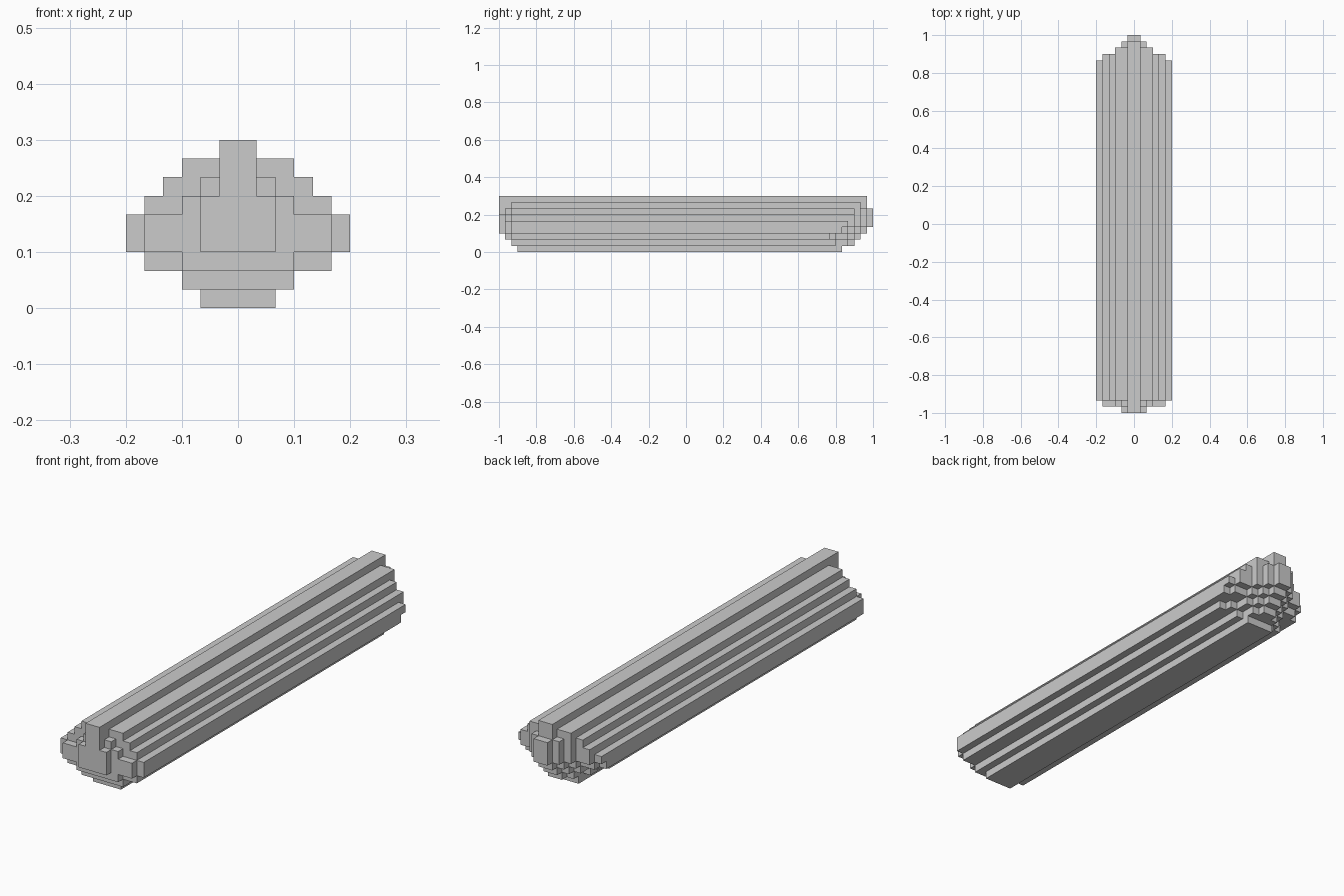
import bpy, bmesh

if "Cube" in bpy.data.objects:
    bpy.data.objects.remove(bpy.data.objects["Cube"])

U = 1 / 30  # block size

# Far end (+y) of each block column: one list per layer, centre outwards
far_ends = [
    [25, 25],
    [27, 26, 24],
    [28, 27, 26, 24, 23],
    [29, 28, 27, 26, 26, 25],
    [30, 29, 28, 27, 27, 26],
    [30, 29, 28, 27, 27],
    [30, 29, 28, 27],
    [29, 28, 28],
    [29],
]


# Near end (-y): bluff stepped face
def near_end(c, r):
    if (c < 2 and 3 <= r <= 5) or (c < 1 and r >= 3):
        return -30
    if (c < 3 and 2 <= r <= 5) or (c < 5 and 3 <= r <= 4) or (c < 2 and r == 6):
        return -29
    return -27 if r == 0 else -28


# Lengthwise bars, mirrored about x = 0
bars = {}
for r, ends in enumerate(far_ends):
    for c, e in enumerate(ends):
        for i in (c, -c - 1):
            bars[i, r] = (near_end(c, r), e)

bm = bmesh.new()


def quad(*pts):
    bm.faces.new([bm.verts.new((x * U, y * U, z * U)) for x, y, z in pts])


def exposed(bar, other):
    # Stretches of a bar not covered by its neighbour
    if other is None:
        return [bar]
    (a, b), (p, q) = bar, other
    return [s for s in ((a, min(b, p)), (max(a, q), b)) if s[0] < s[1]]


for (i, r), bar in bars.items():
    x0, x1, z0, z1 = i, i + 1, r, r + 1
    a, b = bar
    quad((x0, a, z0), (x1, a, z0), (x1, a, z1), (x0, a, z1))
    quad((x1, b, z0), (x0, b, z0), (x0, b, z1), (x1, b, z1))
    for p, q in exposed(bar, bars.get((i + 1, r))):
        quad((x1, p, z0), (x1, q, z0), (x1, q, z1), (x1, p, z1))
    for p, q in exposed(bar, bars.get((i - 1, r))):
        quad((x0, q, z0), (x0, p, z0), (x0, p, z1), (x0, q, z1))
    for p, q in exposed(bar, bars.get((i, r + 1))):
        quad((x0, p, z1), (x1, p, z1), (x1, q, z1), (x0, q, z1))
    for p, q in exposed(bar, bars.get((i, r - 1))):
        quad((x0, q, z0), (x1, q, z0), (x1, p, z0), (x0, p, z0))

# Weld blocks and merge flat areas
bmesh.ops.remove_doubles(bm, verts=bm.verts[:], dist=1e-4)
bmesh.ops.dissolve_limit(bm, angle_limit=0.01, verts=bm.verts[:], edges=bm.edges[:])
mesh = bpy.data.meshes.new("stepped_hull")
bm.to_mesh(mesh)
bm.free()
hull = bpy.data.objects.new("stepped_hull", mesh)
bpy.context.collection.objects.link(hull)
